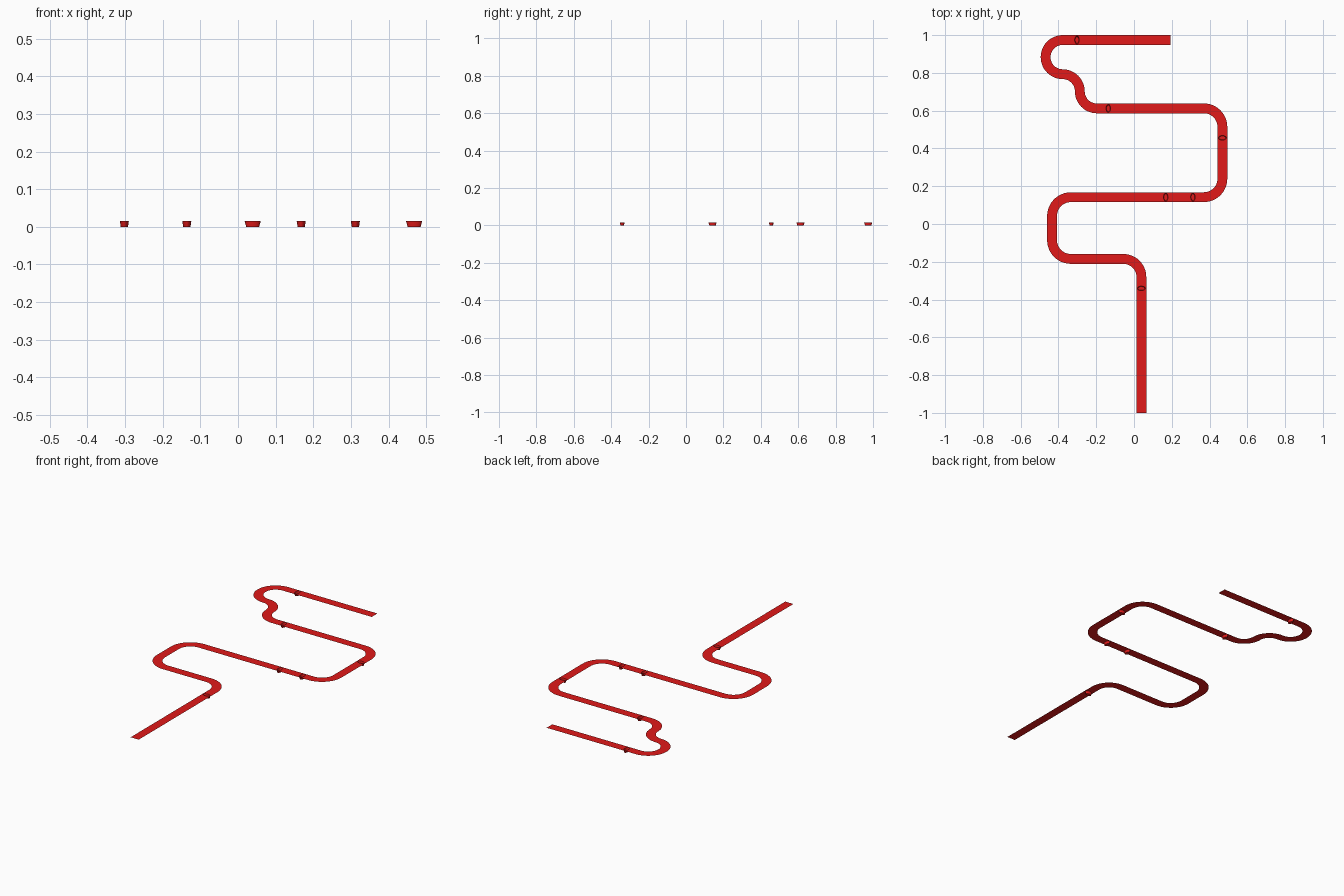
import bpy, bmesh, math
from mathutils import Vector

if "Cube" in bpy.data.objects:
    bpy.data.objects.remove(bpy.data.objects["Cube"])

HALF = 0.026          # half width of the track
TOP = 0.0155          # track height; pit floors rest on z = 0
PIT_A, PIT_B = 0.012, 0.0215   # pit half size along / across the track

red = bpy.data.materials.new("red")
red.diffuse_color = (0.75, 0.01, 0.01, 1)
red.use_nodes = True
red.node_tree.nodes["Principled BSDF"].inputs["Base Color"].default_value = red.diffuse_color

# Centre line corners: x, y, corner radius
corners = [(0.039, -1, 0), (0.039, -0.185, 0.095), (-0.434, -0.185, 0.1),
           (-0.434, 0.142, 0.1), (0.468, 0.142, 0.098), (0.468, 0.612, 0.098),
           (-0.287, 0.612, 0.0905), (-0.287, 0.793, 0.0905), (-0.468, 0.793, 0.0905),
           (-0.468, 0.974, 0.0905), (0.192, 0.974, 0)]
# Pits: x, y, direction of the track there
pits = [(0.039, -0.341, 'y'), (0.168, 0.142, 'x'), (0.312, 0.142, 'x'),
        (0.468, 0.456, 'y'), (-0.136, 0.612, 'x'), (-0.302, 0.974, 'x')]


def new_object(name, bm):
    bmesh.ops.remove_doubles(bm, verts=bm.verts, dist=1e-5)
    me = bpy.data.meshes.new(name)
    bm.to_mesh(me)
    bm.free()
    me.materials.append(red)
    ob = bpy.data.objects.new(name, me)
    bpy.context.collection.objects.link(ob)
    return ob


def centre_line(steps=12):
    """Stations (point, direction) along straights and rounded corners."""
    pts = [Vector(c[:2]) for c in corners]
    out = [(pts[0], (pts[1] - pts[0]).normalized())]
    for i in range(1, len(pts) - 1):
        r = corners[i][2]
        d0 = (pts[i] - pts[i - 1]).normalized()
        d1 = (pts[i + 1] - pts[i]).normalized()
        c = pts[i] - d0 * r + d1 * r
        for k in range(steps + 1):
            a = k / steps * math.pi / 2
            out.append((c - d1 * r * math.cos(a) + d0 * r * math.sin(a),
                        d0 * math.cos(a) + d1 * math.sin(a)))
    out.append((pts[-1], (pts[-1] - pts[-2]).normalized()))
    return out


def split_at_pits(line):
    """Insert stations at both ends of each pit patch and mark the patch."""
    out = []
    for (p, d), (q, e) in zip(line, line[1:]):
        out.append((p, d, None))
        if (q - p).length < 1e-5 or d.dot(e) < 0.9999:
            continue
        found = []
        for x, y, _ in pits:
            v = Vector((x, y)) - p
            t = v.dot(d)
            if 0 < t < (q - p).length and (v - d * t).length < 0.01:
                found.append((t, p + d * t))
        for t, c in sorted(found, key=lambda f: f[0]):
            out.append((c - d * HALF, d, c))
            out.append((c + d * HALF, d, None))
    out.append((*line[-1], None))
    return out


# Flat track with an oval opening at each pit
bm = bmesh.new()
stations = split_at_pits(centre_line())


def face(points):
    f = bm.faces.new([bm.verts.new((p.x, p.y, TOP)) for p in points])
    f.normal_update()
    if f.normal.z < 0:
        f.normal_flip()


N = 32
angles = [2 * math.pi * k / N for k in range(N + 1)]
for (p, d, c), (q, e, _) in zip(stations, stations[1:]):
    n, m = Vector((-d.y, d.x)) * HALF, Vector((-e.y, e.x)) * HALF
    if c is None:
        if (q - p).length > 1e-5:
            face([p - n, q - m, q + m, p + n])
        continue
    side = Vector((-d.y, d.x))
    for a, b in zip(angles, angles[1:]):
        inner = [c + d * PIT_A * math.cos(t) + side * PIT_B * math.sin(t) for t in (a, b)]
        outer = []
        for t in (a, b):
            s = HALF / max(abs(math.cos(t)), abs(math.sin(t)))
            outer.append(c + d * s * math.cos(t) + side * s * math.sin(t))
        face([inner[0], outer[0], outer[1], inner[1]])
new_object("track", bm)

# Tapered oval pits with closed floors
for i, (x, y, axis) in enumerate(pits):
    rx, ry = (PIT_A, PIT_B) if axis == 'x' else (PIT_B, PIT_A)
    bm = bmesh.new()
    rings = [[bm.verts.new((x + s * rx * math.cos(t), y + s * ry * math.sin(t), z))
              for t in angles[:-1]] for s, z in ((0.8, 0), (1, TOP))]
    for k in range(N):
        j = (k + 1) % N
        bm.faces.new((rings[0][k], rings[1][k], rings[1][j], rings[0][j]))
    bm.faces.new(rings[0])
    ob = new_object(f"pit_{i + 1}", bm)
    bpy.ops.object.select_all(action='DESELECT')
    ob.select_set(True)
    bpy.context.view_layer.objects.active = ob
    bpy.ops.object.shade_smooth_by_angle(angle=math.radians(35))
